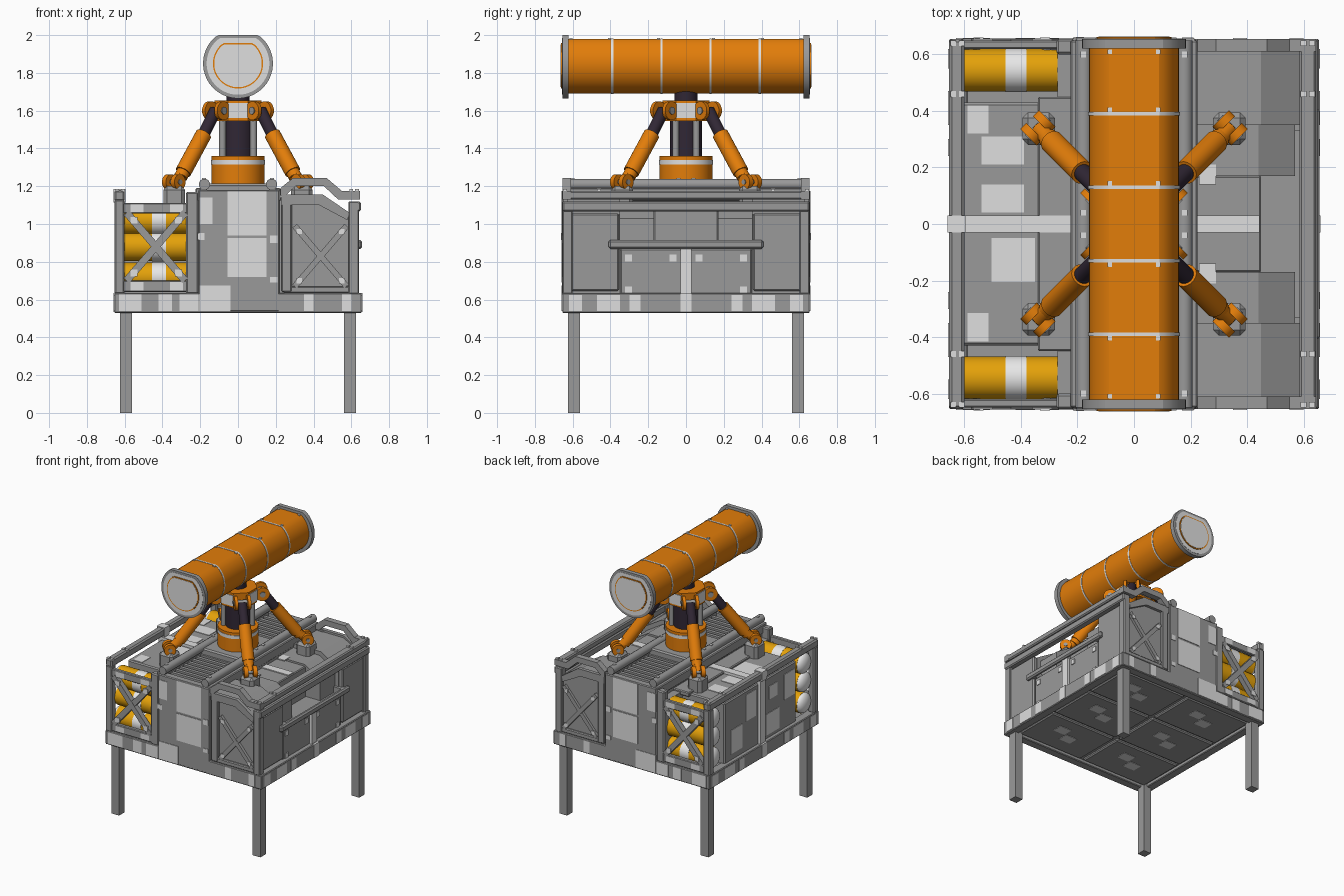
import bpy, bmesh, math
from mathutils import Vector, Matrix

if "Cube" in bpy.data.objects:
    bpy.data.objects.remove(bpy.data.objects["Cube"])

def mat(name, c):
    m = bpy.data.materials.new(name)
    m.diffuse_color = (*c, 1)
    m.use_nodes = True
    m.node_tree.nodes["Principled BSDF"].inputs["Base Color"].default_value = m.diffuse_color
    return m

GREY = mat("mid grey", (0.32, 0.32, 0.32))
LIGHT = mat("light grey", (0.74, 0.74, 0.74))
PALE = mat("pale white", (0.82, 0.82, 0.82))
ORANGE = mat("orange", (0.76, 0.205, 0.003))
YELLOW = mat("yellow", (0.78, 0.36, 0.003))
BLACK = mat("dark violet", (0.03, 0.02, 0.035))

def finish(bm, name, m):
    bmesh.ops.recalc_face_normals(bm, faces=bm.faces)
    me = bpy.data.meshes.new(name)
    bm.to_mesh(me)
    bm.free()
    me.materials.append(m)
    ob = bpy.data.objects.new(name, me)
    bpy.context.collection.objects.link(ob)
    return ob

def boxes(name, m, items, bevel=0, my=False):
    """Boxes given as (x0,x1,y0,y1,z0,z1), optionally repeated at -y."""
    bm = bmesh.new()
    items = list(items)
    if my:
        items += [(a, b, -d, -c, e, f) for a, b, c, d, e, f in items]
    for x0, x1, y0, y1, z0, z1 in items:
        M = Matrix.Translation(((x0+x1)/2, (y0+y1)/2, (z0+z1)/2)) @ Matrix.Diagonal((x1-x0, y1-y0, z1-z0, 1))
        bmesh.ops.create_cube(bm, size=1, matrix=M)
    if bevel:
        bmesh.ops.bevel(bm, geom=bm.edges[:], offset=bevel, segments=1, affect='EDGES')
    return finish(bm, name, m)

def rods(name, m, segs, r, n=24, my=False):
    """Round or square bars between point pairs, optionally repeated at -y."""
    bm = bmesh.new()
    segs = [(Vector(a), Vector(b)) for a, b in segs]
    if my:
        f = Vector((1, -1, 1))
        segs += [(a*f, b*f) for a, b in segs]
    for a, b in segs:
        d = b - a
        M = Matrix.Translation((a+b)/2) @ d.to_track_quat('Z', 'Y').to_matrix().to_4x4() @ Matrix.Rotation(math.pi/n, 4, 'Z')
        bmesh.ops.create_cone(bm, cap_ends=True, segments=n, radius1=r, radius2=r, depth=d.length, matrix=M)
    if n > 8:
        for f in bm.faces:
            f.smooth = len(f.verts) == 4
    return finish(bm, name, m)

def prism(name, m, pts, y0, y1, my=False, smooth=False):
    """An x/z outline pushed along y."""
    bm = bmesh.new()
    for a, b in [(y0, y1)] + ([(-y1, -y0)] if my else []):
        lo = [bm.verts.new((x, a, z)) for x, z in pts]
        hi = [bm.verts.new((x, b, z)) for x, z in pts]
        bm.faces.new(lo)
        bm.faces.new(hi)
        for i in range(len(pts)):
            j = (i+1) % len(pts)
            f = bm.faces.new((lo[i], lo[j], hi[j], hi[i]))
            f.smooth = smooth and abs(pts[i][1]-pts[j][1]) > 1e-5
    return finish(bm, name, m)

# Deck, legs and underside
boxes("leg", GREY, [(s*0.5925-.0325, s*0.5925+.0325, .56, .625, 0, .56) for s in (-1, 1)], my=True)
boxes("deck_plate", GREY, [(-.64, .64, -.64, .64, .555, .63)])
boxes("deck_frame_ends", GREY, [(-.655, .655, .59, .655, .53, .635)], .005, True)
boxes("deck_frame_sides", GREY, [(-.655, -.59, -.655, .655, .53, .635), (.59, .655, -.655, .655, .53, .635)], .005)
boxes("underside_panels", GREY, [(x-.28, x+.28, y-.185, y+.185, .537, .57) for x in (-.295, .295) for y in (-.39, 0, .39)], .008)
boxes("underside_patches", LIGHT, [(x+a, x+a+.1, y+b, y+b+.08, .534, .54) for x in (-.295, .295) for y in (-.39, 0, .39)
      for a, b in ((-.08, -.06), (.03, .01))])
boxes("deck_edge_patches_front", LIGHT, [(a, b, .652, .658, .54, .63) for a, b in
      ((-.63, -.51), (-.42, -.35), (-.31, -.21), (.35, .40), (.55, .60))], my=True)
boxes("deck_edge_patches_side", LIGHT, [(s*.655-.003, s*.655+.003, a, b, .54, .625) for s in (-1, 1)
      for a, b in ((.24, .30), (.35, .47), (.55, .62))], my=True)

# Central spine with grille
boxes("spine_body", GREY, [(-.21, .22, -.645, .645, .6, 1.14)])
boxes("spine_end_walls", GREY, [(-.21, .22, .60, .656, .535, 1.18)], .006, True)
boxes("grille_slats", GREY, [(-.165, .165, .04+.05*i, .065+.05*i, 1.13, 1.17) for i in range(11)], my=True)
boxes("spine_side_walls", GREY, [(-.225, -.165, -.65, .65, 1.12, 1.19), (.165, .225, -.65, .65, 1.12, 1.19)], .006)
rods("spine_rails", GREY, [((s*.178, -.65, 1.21), (s*.178, .65, 1.21)) for s in (-1, 1)], .03, 12)
boxes("spine_panels", LIGHT, [(-.055, .15, .655, .660, .94, 1.175), (-.055, .15, .655, .660, .72, .925),
      (-.205, -.04, .655, .660, .54, .675), (-.205, -.135, .655, .660, 1.0, 1.14), (.17, .21, .655, .660, .90, .94),
      (.17, .21, .655, .660, .69, .72)], my=True)
rods("spine_diamond", LIGHT, [((-.195, .655, .935), (-.195, .661, .935))], .026, 4, True)
boxes("spine_rail_bolts", LIGHT, [(s*.18-.01, s*.18+.01, y-.01, y+.01, 1.235, 1.243) for s in (-1, 1) for y in (.04, .60)], my=True)

# Left body, rails and posts
boxes("left_body", GREY, [(-.625, -.2, -.43, .43, .62, 1.09)], .008)
boxes("left_top_step", GREY, [(-.34, -.2, -.45, .45, 1.07, 1.105)], .006)
boxes("left_bay_inner_wall", GREY, [(-.27, -.2, .42, .64, .62, 1.09)], my=True)
boxes("left_top_patches", LIGHT, [(-.59, -.515, .32, .42, 1.088, 1.094), (-.54, -.39, .21, .31, 1.088, 1.094),
      (-.54, -.39, .04, .14, 1.088, 1.094), (-.505, -.35, -.205, -.05, 1.088, 1.094),
      (-.59, -.515, -.415, -.315, 1.088, 1.094)])
boxes("left_side_patches", LIGHT, [(-.629, -.62, a, b, c, d) for a, b, c, d in
      ((-.41, -.28, .85, 1.04), (-.22, -.06, .66, .82), (.06, .18, .86, 1.06), (.22, .36, .68, .86), (-.2, -.1, .92, 1.02))])
boxes("centre_strip_left", LIGHT, [(-.645, -.62, -.03, .03, .63, 1.10), (-.645, -.2, -.03, .03, 1.085, 1.11),
      (-.66, -.65, -.03, .03, .535, .635), (-.66, -.595, -.03, .03, 1.115, 1.185)])
boxes("left_rail", GREY, [(-.655, -.6, -.655, .655, 1.12, 1.18)], .01)
boxes("left_posts", GREY, [(-.655, -.6, .6, .655, .63, 1.13), (-.275, -.21, .6, .655, .63, 1.17)], .008, True)

# Gas bottle racks
ys, zs = .545, (.72, .88, 1.02)
rods("gas_bottles", YELLOW, [((-.60, ys, z), (-.27, ys, z)) for z in zs], .076, 28, True)
rods("gas_bottle_bands", PALE, [((-.455, ys, z), (-.38, ys, z)) for z in zs], .078, 28, True)
bm = bmesh.new()
for s in (-1, 1):
    for z in zs:
        bmesh.ops.create_uvsphere(bm, u_segments=20, v_segments=12, radius=1,
                                  matrix=Matrix.Translation((-.6, s*ys, z)) @ Matrix.Diagonal((.042, .075, .075, 1)))
for f in bm.faces:
    f.smooth = True
finish(bm, "gas_bottle_domes", PALE)
boxes("rack_bars", GREY, [(-.61, -.25, .62, .65, 1.055, 1.11), (-.61, -.25, .62, .65, .64, .70)], .005, True)
boxes("rack_bar_patches", LIGHT, [(a, a+.07, .648, .654, z, z+.045) for a in (-.57, -.36) for z in (1.06, .648)], my=True)
rods("rack_cross", GREY, [((-.59, .635, .70), (-.28, .635, 1.06)), ((-.59, .637, 1.06), (-.28, .637, .70))], .028, 4, True)
boxes("rack_bolts", LIGHT, [(x-.018, x+.018, .650, .660, z-.018, z+.018) for x in (-.55, -.315) for z in (.74, 1.02)], my=True)

# Right cabinets with sloping shoulders
cab = [(.2, .62), (.60, .62), (.60, 1.05), (.45, 1.14), (.2, 1.14)]
prism("corner_cabinet", GREY, cab, .35, .63, True)
prism("shoulder_block", GREY, [(.2, .62), (.57, .62), (.57, 1.03), (.44, 1.11), (.2, 1.11)], .17, .35, True)
boxes("right_centre_body", GREY, [(.2, .45, -.17, .17, .62, 1.10)], .006)
boxes("right_top_patches", LIGHT, [(.23, .29, .14, .21, 1.105, 1.113)], my=True)
boxes("right_lower_panel", GREY, [(.44, .62, -.35, .35, .62, .87)], .008)
boxes("side_cabinet_doors", GREY, [(.59, .63, .355, .645, .645, 1.055)], .008, True)
boxes("cabinet_door_frame", GREY, [(.23, .285, .62, .652, .64, 1.15), (.585, .64, .6, .655, .63, 1.12),
      (.24, .6, .625, .648, .635, .67)], .006, True)
prism("cabinet_door_hood", GREY, [(.23, 1.10), (.43, 1.10), (.58, 1.02), (.59, 1.06), (.45, 1.155), (.23, 1.155)], .625, .652, True)
rods("cabinet_cross", GREY, [((.30, .634, .67), (.575, .634, .99)), ((.30, .636, .99), (.575, .636, .67))], .022, 4, True)
boxes("cabinet_bolts", LIGHT, [(x-.014, x+.014, .644, .654, z-.014, z+.014) for x in (.325, .55) for z in (.70, .96)], my=True)
prism("bent_end_bar", GREY, [(.225, 1.15), (.25, 1.15), (.305, 1.20), (.455, 1.20), (.53, 1.13), (.645, 1.13),
      (.645, 1.175), (.55, 1.175), (.47, 1.243), (.29, 1.243), (.225, 1.19)], .61, .655, True)
boxes("right_rails", GREY, [(.595, .65, -.655, .655, 1.065, 1.12), (.585, .645, -.655, .655, 1.13, 1.175)], .008)
boxes("handle_bar", GREY, [(.625, .657, -.41, .41, .868, .915)], .01)
boxes("handle_brackets", GREY, [(.55, .64, .33, .37, .87, .915)], my=True)
for a, b in ((.07, .82), (.305, .82), (.305, .65)):  # diamond-set bolts on the lower panel
    rods("right_panel_bolt", LIGHT, [((.615, y, b), (.626, y, b)) for y in (a, -a)], .026, 4)
boxes("centre_strip_right", LIGHT, [(.61, .64, -.03, .03, .63, .868), (.65, .66, -.03, .03, .535, .635),
      (.2, .445, -.03, .03, 1.09, 1.107)])
boxes("rail_bolts", LIGHT, [(x-.01, x+.01, y-.01, y+.01, 1.17, 1.185) for x in (-.64, -.61, .6, .63) for y in (.46, .64)], my=True)

# Mast
boxes("mast_plate", GREY, [(-.2, .2, -.2, .2, 1.16, 1.215)], .01)
def post(name, m, r, z0, z1, n=32):
    return rods(name, m, [((0, 0, z0), (0, 0, z1))], r, n)
post("mast_base", ORANGE, .14, 1.2, 1.36)
post("mast_base_band", LIGHT, .143, 1.315, 1.34)
post("mast_column", BLACK, .085, 1.35, 1.58)
rods("mast_guides", GREY, [((sx*.082, .055, 1.35), (sx*.082, .055, 1.57)) for sx in (-1, 1)], .018, 12, True)
post("mast_hub", ORANGE, .135, 1.545, 1.655, 8)
post("mast_neck", BLACK, .06, 1.64, 1.72)
boxes("hub_plates", LIGHT, [(-.055, .055, .122, .130, 1.56, 1.64)], my=True)
boxes("hub_side_plates", LIGHT, [(-.130, -.122, -.055, .055, 1.56, 1.64), (.122, .130, -.055, .055, 1.56, 1.64)])

# Four bracing struts
def strut(name, m, d0, z0, d1, z1, r, n=20):
    rods(name, m, [((s*d0, d0, z0), (s*d1, d1, z1)) for s in (-1, 1)], r, n, True)
strut("strut_piston", BLACK, .12, 1.60, .20, 1.44, .032)
strut("strut_sleeve", ORANGE, .182, 1.475, .29, 1.275, .043)
strut("strut_tip", ORANGE, .28, 1.29, .335, 1.215, .03)
strut("strut_collar", ORANGE, .287, 1.28, .303, 1.25, .036)
def cheeks(name, m, d, z, a, b, r):
    """Discs either side of a strut end, with their axis across the strut."""
    rods(name, m, [((s*(d+k*a), d-k*a, z), (s*(d+k*b), d-k*b, z)) for s in (-1, 1) for k in (-1, 1)], r, 16, True)
cheeks("foot_clevis", ORANGE, .34, 1.222, .012, .033, .042)
cheeks("foot_pin", GREY, .34, 1.222, .0, .036, .014)
cheeks("hub_clevis", ORANGE, .115, 1.60, .024, .04, .05)
cheeks("hub_pin", GREY, .115, 1.60, .0, .044, .02)
boxes("foot_block", GREY, [(-.395, -.28, .28, .395, 1.06, 1.2), (.28, .395, .28, .395, 1.06, 1.2)], .02, True)

# Drum with flat top
def ring(r, top, n=48):
    return [(r*math.sin(t), 1.85+min(top, r*math.cos(t))) for t in [2*math.pi*(i+.5)/n for i in range(n)]]
prism("drum_body", ORANGE, ring(.16, .13), -.64, .64, smooth=True)
for y in (-.39, -.13, .13, .39):
    prism("drum_band", LIGHT, ring(.1625, .1325), y-.006, y+.006, smooth=True)
boxes("drum_bolts", LIGHT, [(x-.008, x+.008, y-.008, y+.008, 1.975, 1.985) for x in (-.085, .085) for y in (.145, .405, .61)], my=True)
prism("drum_flange", GREY, ring(.185, .15), .622, .655, True, True)
prism("drum_end_plate", LIGHT, ring(.166, .135), .65, .657, True, True)
prism("drum_end_ring", ORANGE, ring(.133, .108), .65, .662, True, True)
prism("drum_end_disc", LIGHT, ring(.126, .101), .655, .664, True, True)
